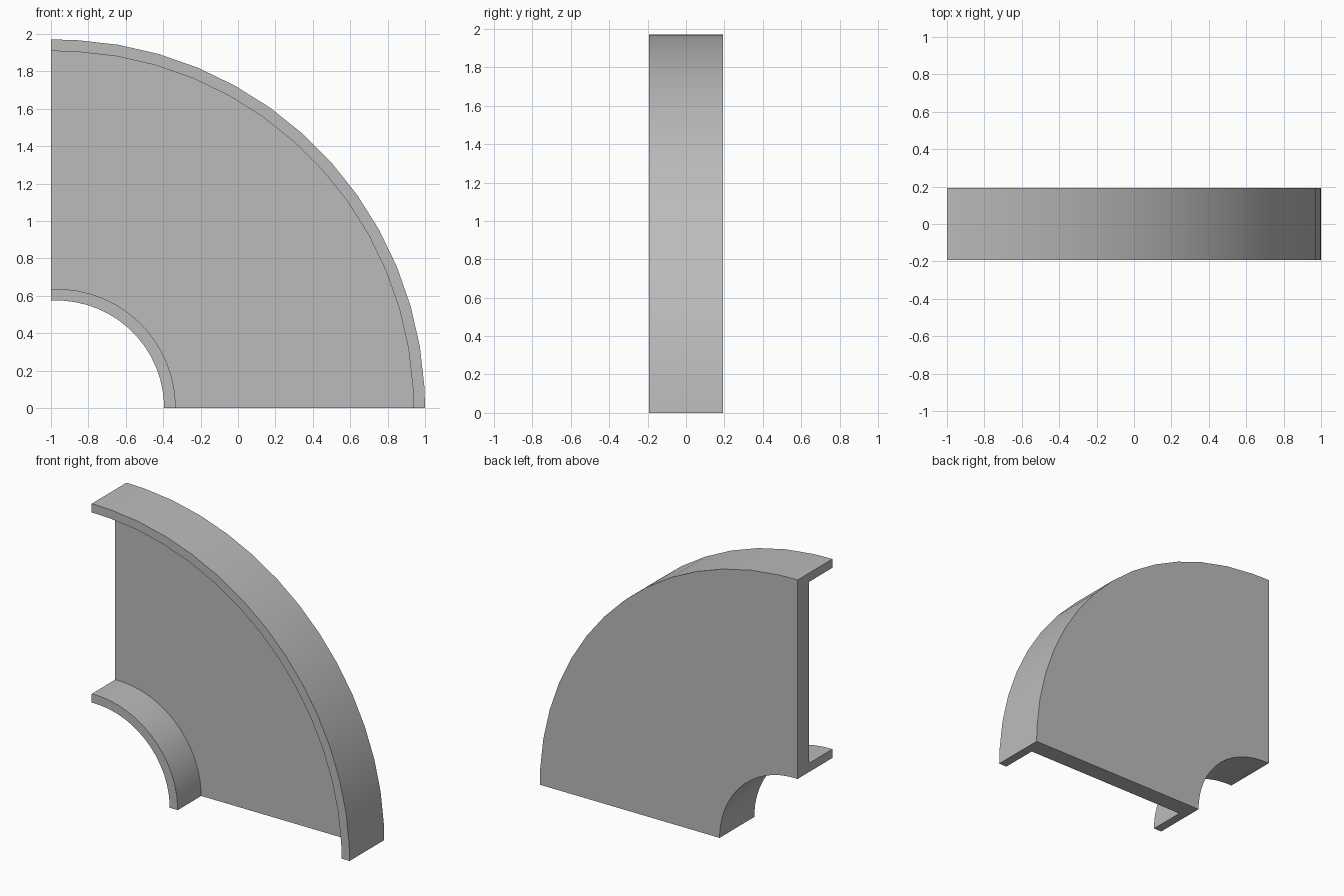
import bpy, bmesh
from math import sin, cos, pi

if "Cube" in bpy.data.objects:
    bpy.data.objects.remove(bpy.data.objects["Cube"])

SEGMENTS = 14
CENTRE_X = -0.97          # arc centre; a short straight run reaches x = -1
Y0, Y1 = -0.192, 0.192    # open front, closed back
WEB_FRONT = 0.068         # front face of the back plate
R_IN, R_OUT, WALL = 0.575, 1.97, 0.062

# C-shaped cross-section as (radius, y)
profile = [(R_IN, Y0), (R_IN, Y1), (R_OUT, Y1), (R_OUT, Y0),
           (R_OUT - WALL, Y0), (R_OUT - WALL, WEB_FRONT),
           (R_IN + WALL, WEB_FRONT), (R_IN + WALL, Y0)]

# Stations along the quarter bend: half steps at both ends, then the straight run
step = pi / 2 / SEGMENTS
angles = [0.0] + [step * (i + 0.5) for i in range(SEGMENTS)] + [pi / 2]
stations = [(CENTRE_X, a) for a in angles] + [(-1.0, pi / 2)]

bm = bmesh.new()
rings = [[bm.verts.new((cx + r * cos(a), y, r * sin(a))) for r, y in profile]
         for cx, a in stations]

# Sweep walls
n = len(profile)
for ring, following in zip(rings, rings[1:]):
    for j in range(n):
        k = (j + 1) % n
        bm.faces.new((ring[j], ring[k], following[k], following[j]))

# End caps
bm.faces.new(rings[0][::-1])
bm.faces.new(rings[-1])
bmesh.ops.recalc_face_normals(bm, faces=bm.faces)

mesh = bpy.data.meshes.new("channel_bend")
bm.to_mesh(mesh)
bm.free()
bend = bpy.data.objects.new("channel_bend", mesh)
bpy.context.collection.objects.link(bend)

# Darker grey finish
grey = bpy.data.materials.new("dark_grey")
grey.diffuse_color = (0.5, 0.5, 0.5, 1)
grey.use_nodes = True
grey.node_tree.nodes["Principled BSDF"].inputs["Base Color"].default_value = grey.diffuse_color
mesh.materials.append(grey)

# Smooth curved walls, sharp corners
bpy.context.view_layer.objects.active = bend
bend.select_set(True)
bpy.ops.object.shade_smooth_by_angle(angle=pi / 6)
